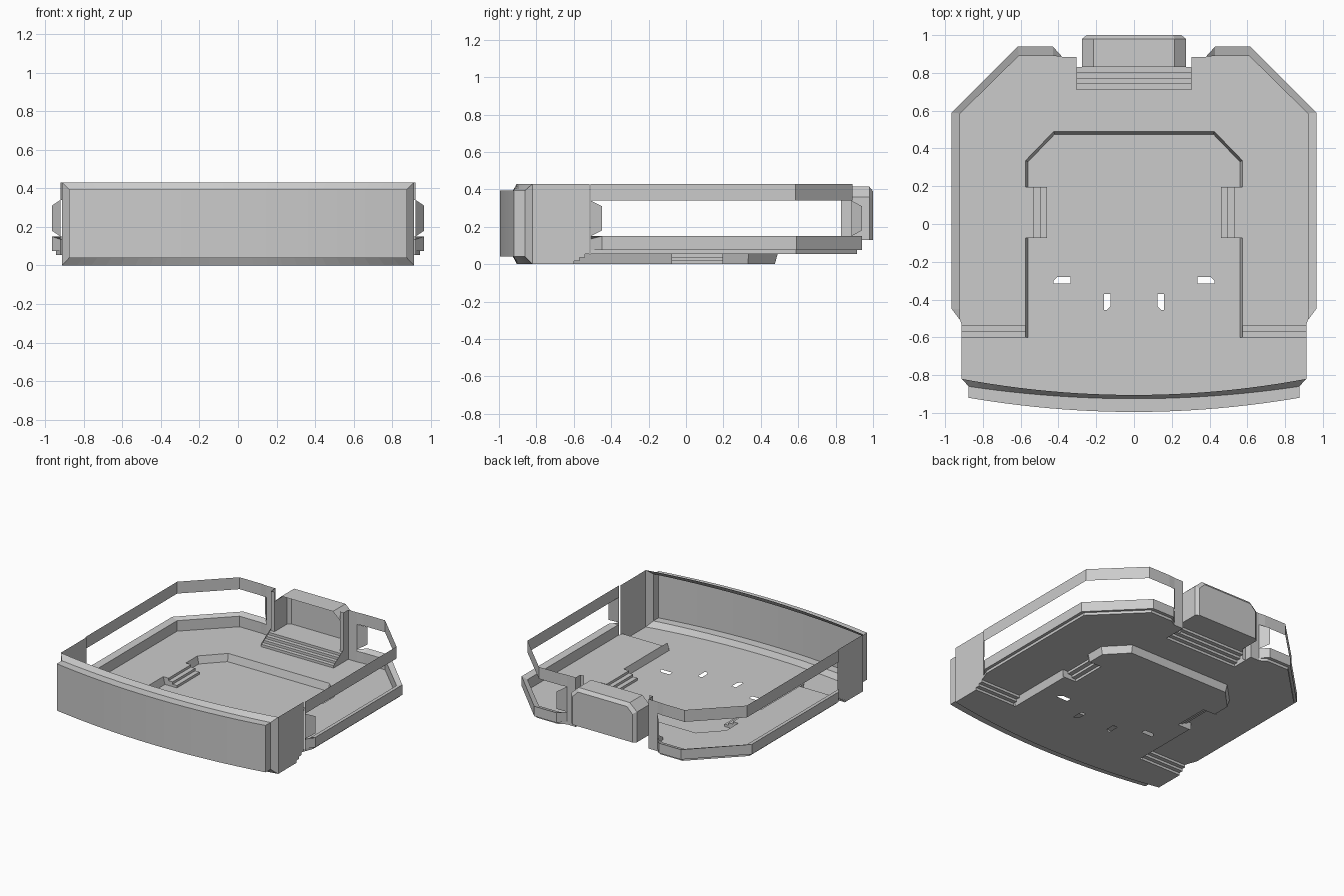
import bpy, bmesh
from mathutils import Vector

cube = bpy.data.objects.get("Cube")
if cube:
    bpy.data.objects.remove(cube, do_unlink=True)

grey = bpy.data.materials.new("plain_grey")
grey.use_nodes = True
colour = (0.6, 0.6, 0.6, 1)
grey.diffuse_color = colour
grey.node_tree.nodes["Principled BSDF"].inputs["Base Color"].default_value = colour


def finish(name, bm, mirror):
    mesh = bpy.data.meshes.new(name)
    bm.to_mesh(mesh)
    bm.free()
    mesh.materials.append(grey)
    obj = bpy.data.objects.new(name, mesh)
    bpy.context.collection.objects.link(obj)
    if mirror:
        obj.modifiers.new("Mirror", "MIRROR").use_clip = False
    return obj


def loft(name, rows, mirror=True):
    """Skin of quads through rows of equal point count."""
    bm = bmesh.new()
    grid = [[bm.verts.new(p) for p in row] for row in rows]
    for a, b in zip(grid, grid[1:]):
        for i in range(len(a) - 1):
            bm.faces.new((a[i], a[i + 1], b[i + 1], b[i]))
    bmesh.ops.remove_doubles(bm, verts=bm.verts, dist=0.0005)
    bmesh.ops.recalc_face_normals(bm, faces=bm.faces)
    return finish(name, bm, mirror)


def panel(name, points, mirror=True):
    bm = bmesh.new()
    bm.faces.new([bm.verts.new(p) for p in points])
    return finish(name, bm, mirror)


def tiled_floor(name, outline, z, holes=(), tile=0.14):
    """Flat floor with holes, parted into square tiles."""
    bm = bmesh.new()
    for loop in [outline, *holes]:
        vs = [bm.verts.new((x, y, z)) for x, y in loop]
        for i, v in enumerate(vs):
            bm.edges.new((v, vs[i - 1]))
    bmesh.ops.triangle_fill(bm, edges=bm.edges[:], use_beauty=True, normal=(0, 0, 1))
    for axis in (0, 1):
        for k in range(-7, 8):
            at, normal = Vector(), Vector()
            at[axis], normal[axis] = k * tile, 1
            cut = bmesh.ops.bisect_plane(bm, geom=bm.verts[:] + bm.edges[:] + bm.faces[:],
                                         plane_co=at, plane_no=normal)
            edges = [e for e in cut["geom_cut"] if isinstance(e, bmesh.types.BMEdge)]
            bmesh.ops.split_edges(bm, edges=edges)
    for f in bm.faces:
        if f.normal.z < 0:
            f.normal_flip()
    return finish(name, bm, False)


def at_z(path, z):
    return [(x, y, z) for x, y in path]


def flip(path):
    return [(-x, y) for x, y in reversed(path)]


def arc(half, y_mid, y_end, steps=24):
    ts = [2 * i / steps - 1 for i in range(steps + 1)]
    return [(half * t, y_mid + (y_end - y_mid) * t * t) for t in ts]


def stair(start, end, low, high, count):
    """Side profile of a flight: (run, height) pairs."""
    pts = [(start, low)]
    for i in range(count):
        run = start + (end - start) * i / (count - 1)
        z = low + (high - low) * (i + 1) / count
        pts += [(run, pts[-1][1]), (run, z)]
    return pts[1:]


LOW, DECK, TOP, SIDE = 0.0, 0.055, 0.43, 0.912

# Curved front bulkhead with a forward-set screen
wall, frame, screen = arc(SIDE, -0.905, -0.82), arc(0.875, -0.925, -0.86), arc(0.875, -0.995, -0.92)
loft("front_screen", [at_z(wall, LOW), at_z(frame, 0.04), at_z(screen, 0.04),
                      at_z(screen, 0.395), at_z(frame, 0.395), at_z(wall, TOP)], False)
loft("screen_end", [[(*wall[-1], LOW), (*wall[-1], TOP)],
                    [(*frame[-1], 0.04), (*frame[-1], 0.395)],
                    [(*screen[-1], 0.04), (*screen[-1], 0.395)]])

# Floors: sunken centre and raised horseshoe deck
pit_edge = [(0.575, -0.6), (0.575, -0.075), (0.575, 0.195), (0.575, 0.335), (0.425, 0.49)]
pit_foot = [(0.56, -0.6), (0.56, -0.075), (0.56, 0.195), (0.56, 0.33), (0.42, 0.475)]
notch = [(0.46, -0.075), (0.46, 0.195)]
half_pit = [(SIDE, -0.6)] + pit_foot[:2] + notch + pit_foot[2:]
hole_a = [(0.335, -0.28), (0.405, -0.28), (0.425, -0.3), (0.425, -0.315), (0.335, -0.315)]
hole_b = [(0.125, -0.37), (0.16, -0.37), (0.16, -0.455), (0.145, -0.455), (0.125, -0.435)]
tiled_floor("pit_floor", wall + half_pit + flip(half_pit), LOW,
            [hole_a, flip(hole_a), hole_b, flip(hole_b)])

inner = [(0.92, -0.51), (0.92, -0.45), (0.92, 0.585), (0.61, 0.89), (0.43, 0.89), (0.38, 0.885)]
outer = [(0.92, -0.51), (0.965, -0.45), (0.965, 0.59), (0.615, 0.94), (0.43, 0.94), (0.38, 0.885)]
half_deck = [(0.305, 0.71), (0.305, 0.885)] + inner[::-1] + [(SIDE, -0.535), (0.575, -0.535)] + pit_edge[1:]
tiled_floor("raised_deck", half_deck + flip(half_deck), DECK)

# Step wall around the pit, open at the side stairs
loft("pit_wall_front", [at_z(pit_foot[:2], LOW), at_z(pit_edge[:2], DECK)])
loft("pit_wall_back", [at_z(pit_foot[2:] + [(0, 0.475)], LOW), at_z(pit_edge[2:] + [(0, 0.49)], DECK)])

# Flights of stairs
flight = stair(0.46, 0.53, LOW, DECK, 3) + [(0.575, DECK)]
loft("side_stairs", [[(x, y, z) for x, z in flight] for y in (-0.075, 0.195)])
for y, label in ((-0.075, "front"), (0.195, "back")):
    panel("side_stairs_cheek_" + label, [(x, y, z) for x, z in flight] + [(0.575, y, LOW)])

flight = stair(-0.6, -0.54, LOW, DECK, 3) + [(-0.535, DECK)]
loft("front_stairs", [[(x, y, z) for y, z in flight] for x in (0.575, SIDE)])

flight = stair(0.71, 0.8, DECK, 0.13, 4) + [(0.83, 0.13)]
loft("door_stairs", [[(x, y, z) for y, z in flight] for x in (-0.305, 0.305)], False)
panel("door_stairs_cheek", [(0.305, 0.71, DECK), (0.305, 0.83, DECK), (0.305, 0.83, 0.15), (0.305, 0.71, 0.075)])

# Side walls beside the screen, cut along the front stairs
panel("side_wall", [(SIDE, y, z) for y, z in
                    stair(-0.6, -0.54, LOW, DECK, 3) + [(-0.515, DECK), (-0.515, TOP), (-0.82, TOP), (-0.82, LOW)]])

# Window sill rim, window end reveals and upper band
middle = [((a + c) / 2, (b + d) / 2) for (a, b), (c, d) in zip(inner, outer)]
loft("window_sill", [at_z(inner, DECK), at_z(inner, 0.135), at_z(outer, 0.15), at_z(outer, 0.075),
                     at_z(middle, 0.075), at_z(middle, DECK), at_z(inner, DECK)])
for label, a, b in (("front", inner[0], outer[1]), ("back", inner[5], outer[4])):
    loft("window_reveal_" + label, [[(*a, 0.15), (*a, 0.34)], [(*b, 0.18), (*b, 0.31)]])
loft("upper_band", [at_z(inner, 0.34), at_z(inner, TOP)])

# Door posts and alcove
post = [inner[5], (0.305, 0.885), (0.305, 0.83), (0.275, 0.83)]
loft("door_post", [at_z(post, DECK), at_z(post, TOP)])


def section(y, half, roof_half, eave, roof):
    side = [(half, 0.13), (half, eave), (roof_half, roof)]
    ring = side + flip(side) + side[:1]
    return [(x, y, z) for x, z in ring]


front, rear, back = section(0.83, 0.275, 0.215, 0.36, 0.415), section(0.98, 0.275, 0.215, 0.36, 0.415), section(1.0, 0.25, 0.205, 0.345, 0.39)
loft("alcove_shell", [front, rear, back], False)
panel("alcove_back", back[:-1], False)
